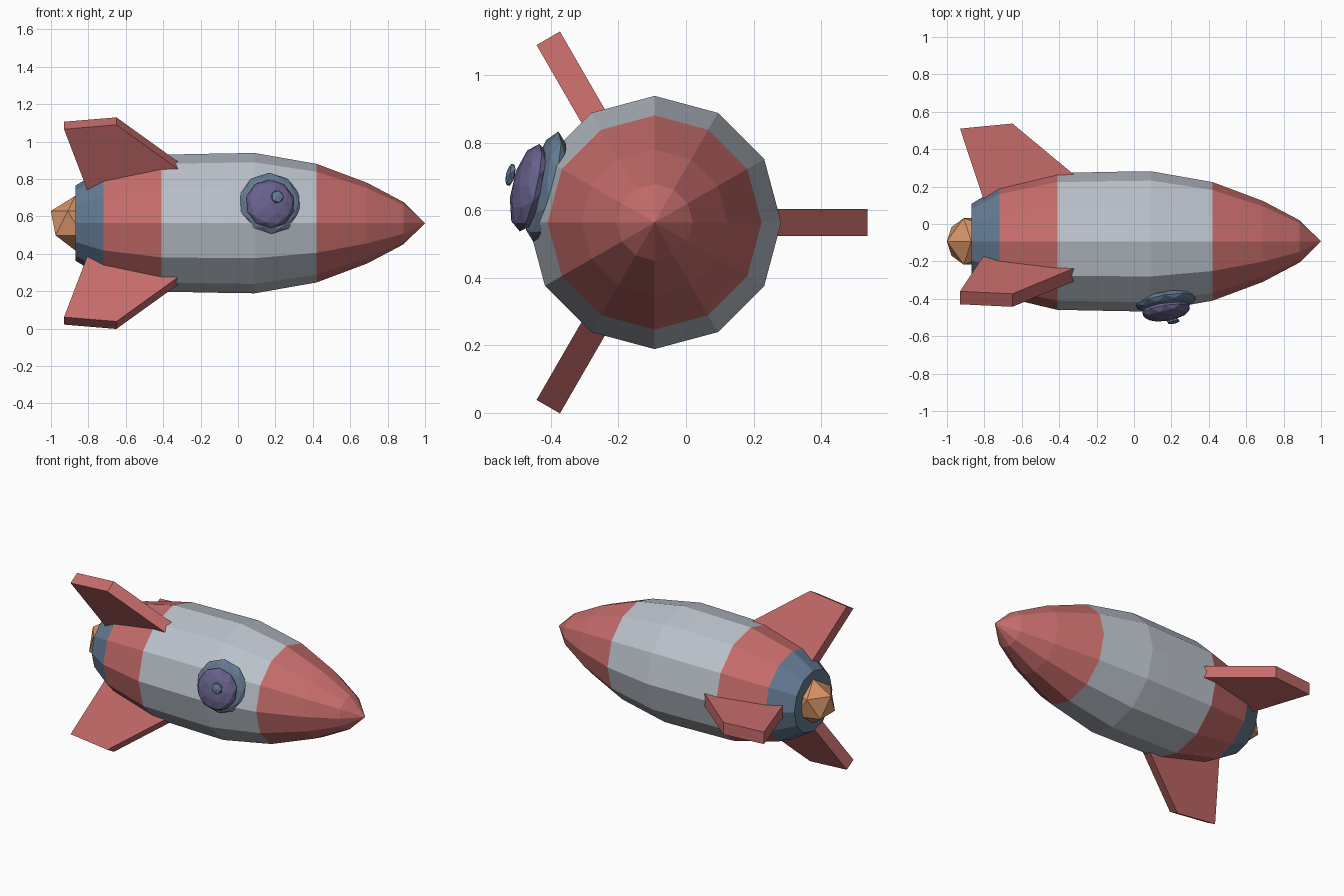
import bpy, bmesh, math
from mathutils import Vector, Matrix

cube = bpy.data.objects.get("Cube")
if cube:
    bpy.data.objects.remove(cube)

AXIS_Y, AXIS_Z = -0.093, 0.564
SIDES = 12


def material(name, rgb):
    m = bpy.data.materials.new(name)
    m.use_nodes = True
    m.diffuse_color = (*rgb, 1)
    m.node_tree.nodes["Principled BSDF"].inputs["Base Color"].default_value = (*rgb, 1)
    return m


red = material("red paint", (0.56, 0.15, 0.145))
silver = material("pale grey metal", (0.50, 0.54, 0.60))
blue = material("slate blue", (0.127, 0.195, 0.287))
purple = material("purple glass", (0.135, 0.12, 0.26))
orange = material("orange flame", (0.68, 0.30, 0.14))


def finish(bm, name, mats, matrix=Matrix()):
    bmesh.ops.recalc_face_normals(bm, faces=bm.faces)
    mesh = bpy.data.meshes.new(name)
    bm.to_mesh(mesh)
    bm.free()
    for m in mats:
        mesh.materials.append(m)
    ob = bpy.data.objects.new(name, mesh)
    ob.matrix_world = matrix
    bpy.context.scene.collection.objects.link(ob)
    return ob


hull_frame = Matrix.Translation((0, AXIS_Y, AXIS_Z))

# Fuselage: twelve-sided lathe along x, coloured by band
profile = [(-0.87, 0.20), (-0.72, 0.292), (-0.41, 0.366), (-0.06, 0.373),
           (0.09, 0.375), (0.42, 0.317), (0.69, 0.216), (0.885, 0.113)]
bm = bmesh.new()
rings = []
for x, r in profile:
    angles = [math.tau * i / SIDES for i in range(SIDES)]
    rings.append([bm.verts.new((x, r * math.cos(a), r * math.sin(a))) for a in angles])
tip = bm.verts.new((1, 0, 0))
bm.faces.new(rings[0])
for i in range(SIDES):
    j = (i + 1) % SIDES
    for a, b in zip(rings, rings[1:]):
        bm.faces.new((a[i], a[j], b[j], b[i]))
    bm.faces.new((rings[-1][i], rings[-1][j], tip))
for f in bm.faces:
    x = f.calc_center_median().x
    f.material_index = 2 if x < -0.72 else 1 if -0.41 < x < 0.42 else 0
finish(bm, "fuselage", [red, silver, blue], hull_frame)

# Three swept fins, evenly spaced around the hull
outline = [(-0.93, 0.603), (-0.65, 0.63), (-0.28, 0.323), (-0.40, 0.20), (-0.78, 0.15)]
for k, name in enumerate(("back_fin", "upper_front_fin", "lower_front_fin")):
    bm = bmesh.new()
    face = bm.faces.new([bm.verts.new((x, r, -0.04)) for x, r in outline])
    side = bmesh.ops.extrude_face_region(bm, geom=[face])
    moved = [v for v in side["geom"] if isinstance(v, bmesh.types.BMVert)]
    bmesh.ops.translate(bm, verts=moved, vec=(0, 0, 0.08))
    finish(bm, name, [red], hull_frame @ Matrix.Rotation(math.tau * k / 3, 4, "X"))


def faceted_ball(name, centre, size, detail, mat, direction=(0, 0, 1)):
    bm = bmesh.new()
    bmesh.ops.create_icosphere(bm, subdivisions=detail, radius=1)
    bmesh.ops.scale(bm, vec=size, verts=bm.verts)
    turn = Vector(direction).to_track_quat("Z", "Y").to_matrix().to_4x4()
    finish(bm, name, [mat], Matrix.Translation(centre) @ turn)


# Engine flame
faceted_ball("engine_flame", (-0.87, AXIS_Y, AXIS_Z), (0.146,) * 3, 1, orange)

# Porthole: stacked flattened balls following the hull slope
outward = (0.15, -0.95, 0.22)
faceted_ball("porthole_rim", (0.172, -0.415, 0.67), (0.168, 0.168, 0.045), 2, blue, outward)
faceted_ball("porthole_glass", (0.172, -0.463, 0.667), (0.133, 0.133, 0.05), 2, purple, outward)
faceted_ball("porthole_stud", (0.21, -0.52, 0.705), (0.038, 0.038, 0.014), 1, blue, outward)
